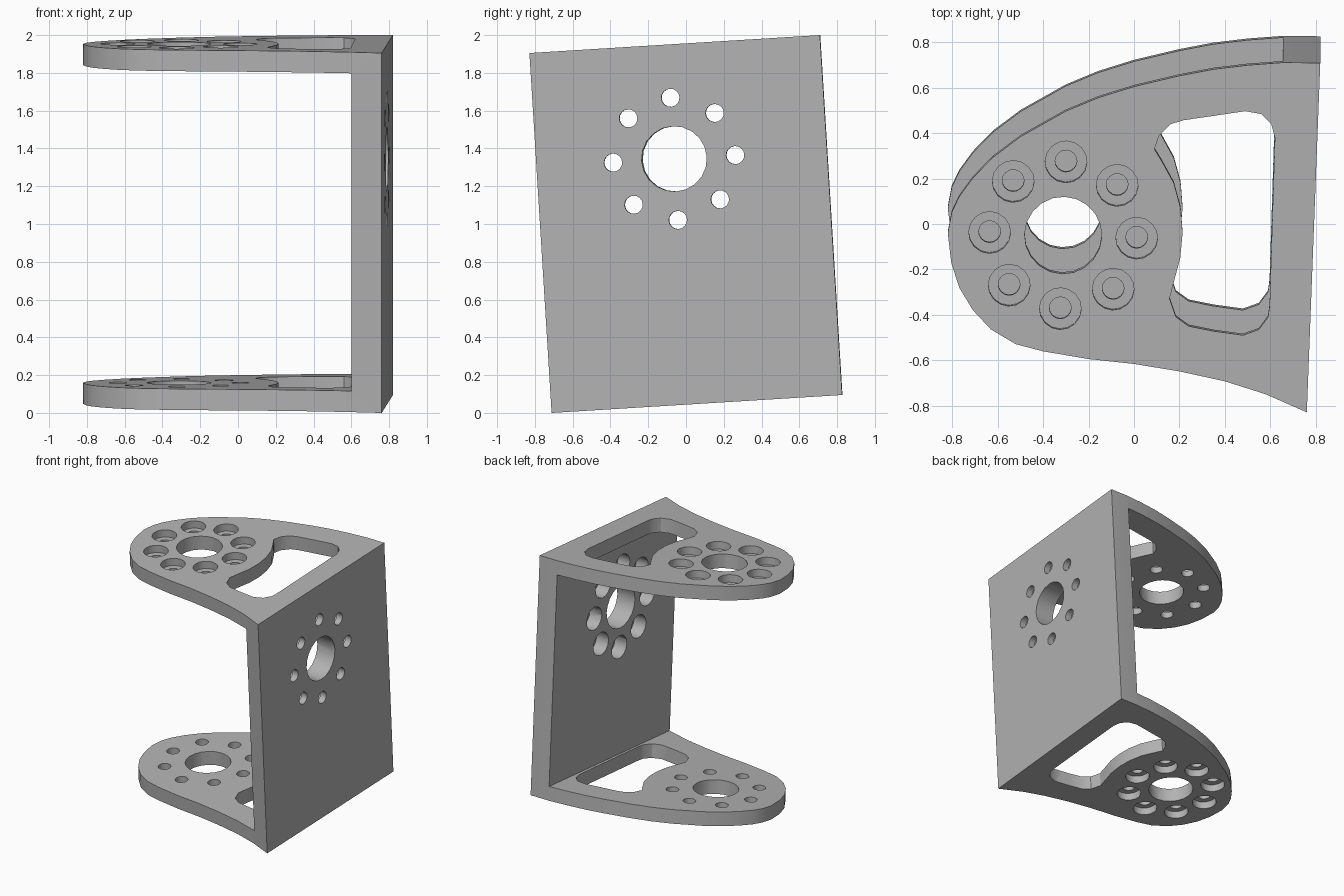
import bpy, bmesh
from math import radians, sin, cos, pi
from mathutils import Matrix, Vector

old = bpy.data.objects.get("Cube")
if old:
    bpy.data.objects.remove(old, do_unlink=True)

HALF = 0.9545             # half height of the bracket
ARM = 0.112               # arm thickness
OUT, IN = 0.79, 0.627     # outer and inner face of the side plate
HUB = Vector((-0.312, -0.003, 0))      # centre of the arm hole pattern
PORT = Vector((0, -0.011, 0.348))      # centre of the plate hole pattern
RING = 0.324              # bolt circle radius

grey = bpy.data.materials.new("metal_grey")
grey.use_nodes = True
colour = (0.45, 0.45, 0.45, 1)
grey.diffuse_color = colour
grey.node_tree.nodes["Principled BSDF"].inputs["Base Color"].default_value = colour


def finish(name, bm):
    bmesh.ops.recalc_face_normals(bm, faces=bm.faces)
    mesh = bpy.data.meshes.new(name)
    bm.to_mesh(mesh)
    bm.free()
    obj = bpy.data.objects.new(name, mesh)
    bpy.context.collection.objects.link(obj)
    mesh.materials.append(grey)
    return obj


def prism(bm, points, z0, z1):
    face = bm.faces.new([bm.verts.new((x, y, z0)) for x, y in points])
    new = bmesh.ops.extrude_face_region(bm, geom=[face])["geom"]
    verts = [v for v in new if isinstance(v, bmesh.types.BMVert)]
    bmesh.ops.translate(bm, verts=verts, vec=(0, 0, z1 - z0))


def drill(bm, centre, radius, start, end, axis="Z", sides=16):
    mid = Vector(centre)
    turn = Matrix.Rotation(pi / 2, 4, "Y") if axis == "X" else Matrix()
    mid["XYZ".index(axis)] = (start + end) / 2
    bmesh.ops.create_cone(bm, cap_ends=True, segments=sides, radius1=radius,
                          radius2=radius, depth=end - start,
                          matrix=Matrix.Translation(mid) @ turn)


def ring(centre, axis="Z"):
    for i in range(8):
        a, b = RING * cos(i * pi / 4), RING * sin(i * pi / 4)
        yield centre + (Vector((0, a, b)) if axis == "X" else Vector((a, b, 0)))


def cut(target, name, bm):
    cutter = finish(name, bm)
    cutter.hide_render = True
    mod = target.modifiers.new(name, "BOOLEAN")
    mod.operation, mod.solver, mod.object = "DIFFERENCE", "EXACT", cutter
    bpy.context.view_layer.objects.active = target
    bpy.ops.object.modifier_apply(modifier=name)
    bpy.data.objects.remove(cutter, do_unlink=True)


# Bracket body: arm outline extruded over the full height
outline = [(OUT, .80), (.63, .796), (.47, .778), (.32, .754), (.173, .72),
           (-.025, .665), (-.18, .61), (-.321, .545), (-.516, .425),
           (-.633, .33), (-.719, .235), (-.776, .15), (-.806, .08),
           (-.82, -.012), (-.80, -.142), (-.761, -.25), (-.697, -.348),
           (-.614, -.43), (-.502, -.491), (-.38, -.518), (-.179, -.544),
           (.021, -.558), (.222, -.583), (.423, -.619), (.605, -.669),
           (OUT, -.742)]
bm = bmesh.new()
prism(bm, outline, -HALF, HALF)
bracket = finish("bracket", bm)

# Open space between the two arms
bm = bmesh.new()
gap = HALF - ARM
prism(bm, [(-1, -1), (IN, -1), (IN, 1), (-1, 1)], -gap, gap)
cut(bracket, "gap_cutter", bm)

# Lightening slot through both arms
slot = [(.075, .392), (.093, .453), (.141, .505), (.20, .525), (.319, .547),
        (.468, .575), (.539, .565), (.585, .522), (.603, .463),
        (.608, -.278), (.603, -.329), (.565, -.385), (.496, -.413),
        (.365, -.40), (.255, -.382), (.198, -.344), (.167, -.265),
        (.182, -.194), (.207, -.083), (.213, .027), (.20, .137),
        (.166, .246), (.107, .344)]
bm = bmesh.new()
prism(bm, slot, -1, 1)
cut(bracket, "slot_cutter", bm)

# Centre holes and bolt holes, through the arms and the plate
bm = bmesh.new()
drill(bm, HUB, .17, -1, 1, sides=20)
drill(bm, PORT, .173, IN - .012, 1, "X", sides=20)
for p in ring(HUB):
    drill(bm, p, .048, -1, 1)
for p in ring(PORT, "X"):
    drill(bm, p, .048, IN - .012, 1, "X")
cut(bracket, "hole_cutter", bm)

# Counterbores: outside of each arm, inside of the plate
bm = bmesh.new()
for p in ring(HUB):
    drill(bm, p, .092, HALF - .06, 1)
    drill(bm, p, .092, -1, .06 - HALF)
for p in ring(PORT, "X"):
    drill(bm, p, .092, IN - .012, IN + .11, "X")
cut(bracket, "counterbore_cutter", bm)

# Smooth curved walls, sharp rims
bpy.ops.object.select_all(action="DESELECT")
bracket.select_set(True)
bpy.context.view_layer.objects.active = bracket
bpy.ops.object.shade_smooth_by_angle(angle=radians(32))

# Slight tilt of the whole bracket
bracket.matrix_world = (Matrix.Translation((0, 0, 1))
                        @ Matrix.Rotation(radians(3.53), 4, "X")
                        @ Matrix.Rotation(radians(-2.2), 4, "Z"))
